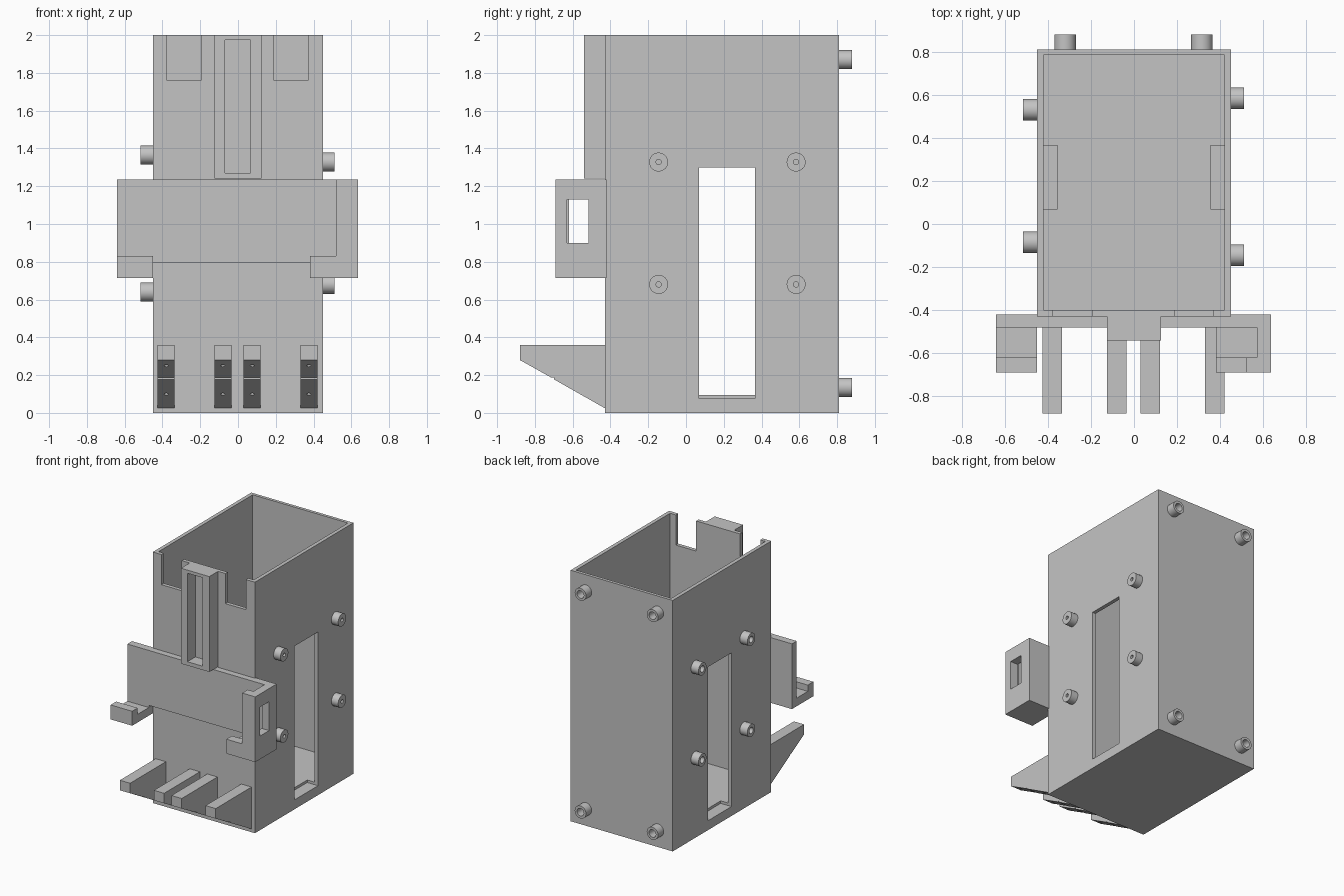
import bpy, bmesh, math
from mathutils import Matrix, Vector

if "Cube" in bpy.data.objects:
    bpy.data.objects.remove(bpy.data.objects["Cube"])

grey = bpy.data.materials.new("plain grey")
grey.diffuse_color = (0.55, 0.55, 0.55, 1)
grey.use_nodes = True
grey.node_tree.nodes["Principled BSDF"].inputs["Base Color"].default_value = grey.diffuse_color


def finish(name, bm):
    bmesh.ops.recalc_face_normals(bm, faces=bm.faces)
    me = bpy.data.meshes.new(name)
    bm.to_mesh(me)
    bm.free()
    ob = bpy.data.objects.new(name, me)
    bpy.context.collection.objects.link(ob)
    me.materials.append(grey)
    return ob


def box(name, x, y, z):
    bm = bmesh.new()
    size = [b - a for a, b in (x, y, z)]
    mid = [(a + b) / 2 for a, b in (x, y, z)]
    bmesh.ops.create_cube(bm, size=1, matrix=Matrix.Translation(mid) @ Matrix.Diagonal((*size, 1)))
    return finish(name, bm)


def prism(name, outline, x0, x1):
    """Extrude a (y, z) outline along x."""
    bm = bmesh.new()
    face = bm.faces.new([bm.verts.new((x0, y, z)) for y, z in outline])
    ext = bmesh.ops.extrude_face_region(bm, geom=[face])["geom"]
    bmesh.ops.translate(bm, vec=(x1 - x0, 0, 0),
                        verts=[v for v in ext if isinstance(v, bmesh.types.BMVert)])
    return finish(name, bm)


def rod(name, centre, direction, radius, length):
    bm = bmesh.new()
    rot = Vector(direction).to_track_quat('Z', 'Y').to_matrix().to_4x4()
    bmesh.ops.create_cone(bm, cap_ends=True, segments=16, radius1=radius, radius2=radius,
                          depth=length, matrix=Matrix.Translation(centre) @ rot)
    return finish(name, bm)


def cut(ob, cutter):
    mod = ob.modifiers.new("cut", 'BOOLEAN')
    mod.operation = 'DIFFERENCE'
    mod.solver = 'EXACT'
    mod.object = cutter
    bpy.context.view_layer.objects.active = ob
    bpy.ops.object.modifier_apply(modifier=mod.name)
    bpy.data.objects.remove(cutter)


def peg(name, base, direction, length, hole, radius=0.05, seg=32):
    """Hollow round stud standing on a wall."""
    bm = bmesh.new()
    rot = Vector(direction).to_track_quat('Z', 'Y').to_matrix().to_4x4()
    mat = Matrix.Translation(base) @ rot
    profile = [(hole, 0), (hole, length), (radius, length), (radius, 0)]
    rings = []
    for r, h in profile:
        rings.append([bm.verts.new(mat @ Vector((r * math.cos(2 * math.pi * i / seg),
                                                 r * math.sin(2 * math.pi * i / seg), h)))
                      for i in range(seg)])
    for k in range(4):
        a, b = rings[k], rings[(k + 1) % 4]
        for i in range(seg):
            j = (i + 1) % seg
            bm.faces.new((a[i], a[j], b[j], b[i]))
    ob = finish(name, bm)
    bpy.ops.object.select_all(action='DESELECT')
    ob.select_set(True)
    bpy.context.view_layer.objects.active = ob
    bpy.ops.object.shade_smooth_by_angle(angle=math.radians(30))


# Open-topped housing with side windows and two front notches
housing = box("housing", (-0.45, 0.45), (-0.43, 0.81), (0, 2))
cut(housing, box("cavity", (-0.42, 0.42), (-0.40, 0.785), (0.095, 2.2)))
for x in ((-0.6, -0.355), (0.355, 0.6)):
    cut(housing, box("window_cutter", x, (0.07, 0.365), (0.075, 1.30)))
for x in ((-0.375, -0.195), (0.19, 0.37)):
    cut(housing, box("notch_cutter", x, (-0.5, -0.36), (1.76, 2.2)))

# Slotted rail on the front
rail = box("front_rail", (-0.125, 0.125), (-0.54, -0.43), (1.24, 2))
cut(rail, box("slot_cutter", (-0.068, 0.065), (-0.6, -0.44), (1.27, 1.975)))

# Front bracket: back plate with lower ends
PLATE_Y = (-0.48, -0.42)
box("bracket_plate", (-0.64, 0.635), PLATE_Y, (0.797, 1.235))

# Left cradle: open shelf with a lip
box("left_shelf", (-0.64, -0.45), (-0.69, -0.42), (0.715, 0.78))
box("left_lip", (-0.64, -0.45), (-0.69, -0.62), (0.78, 0.83))
box("left_plate_end", (-0.64, -0.45), PLATE_Y, (0.78, 0.797))

# Right cradle: shelf, lip, front return and windowed end wall
box("right_shelf", (0.38, 0.635), (-0.69, -0.42), (0.715, 0.78))
box("right_lip", (0.38, 0.52), (-0.69, -0.62), (0.78, 0.83))
box("right_plate_end", (0.38, 0.57), PLATE_Y, (0.78, 0.797))
box("right_return", (0.52, 0.57), (-0.69, -0.62), (0.78, 1.235))
wall = box("right_end_wall", (0.57, 0.635), (-0.69, -0.42), (0.78, 1.235))
cut(wall, box("port_cutter", (0.5, 0.7), (-0.63, -0.515), (0.90, 1.13)))

# Sloped support fins with small screw holes underneath
fin_outline = [(-0.43, 0.36), (-0.88, 0.36), (-0.88, 0.28), (-0.715, 0.188),
               (-0.70, 0.188), (-0.70, 0.178), (-0.43, 0.025)]
for x in (-0.38, -0.08, 0.075, 0.375):
    fin = prism("support_fin", fin_outline, x - 0.045, x + 0.045)
    for y, z in ((-0.825, 0.25), (-0.56, 0.10)):
        cut(fin, rod("hole_cutter", (x, y, z), (0, -0.5, -0.87), 0.011, 0.06))

# Mounting pegs on both sides and the back
for y in (-0.145, 0.583):
    for z in (0.68, 1.328):
        peg("right_peg", (0.45, y, z), (1, 0, 0), 0.06, 0.014)
for y in (-0.085, 0.53):
    for z in (0.64, 1.365):
        peg("left_peg", (-0.45, y, z), (-1, 0, 0), 0.066, 0.025)
for x in (-0.32, 0.315):
    for z in (0.135, 1.87):
        peg("back_peg", (x, 0.81, z), (0, 1, 0), 0.07, 0.03)
